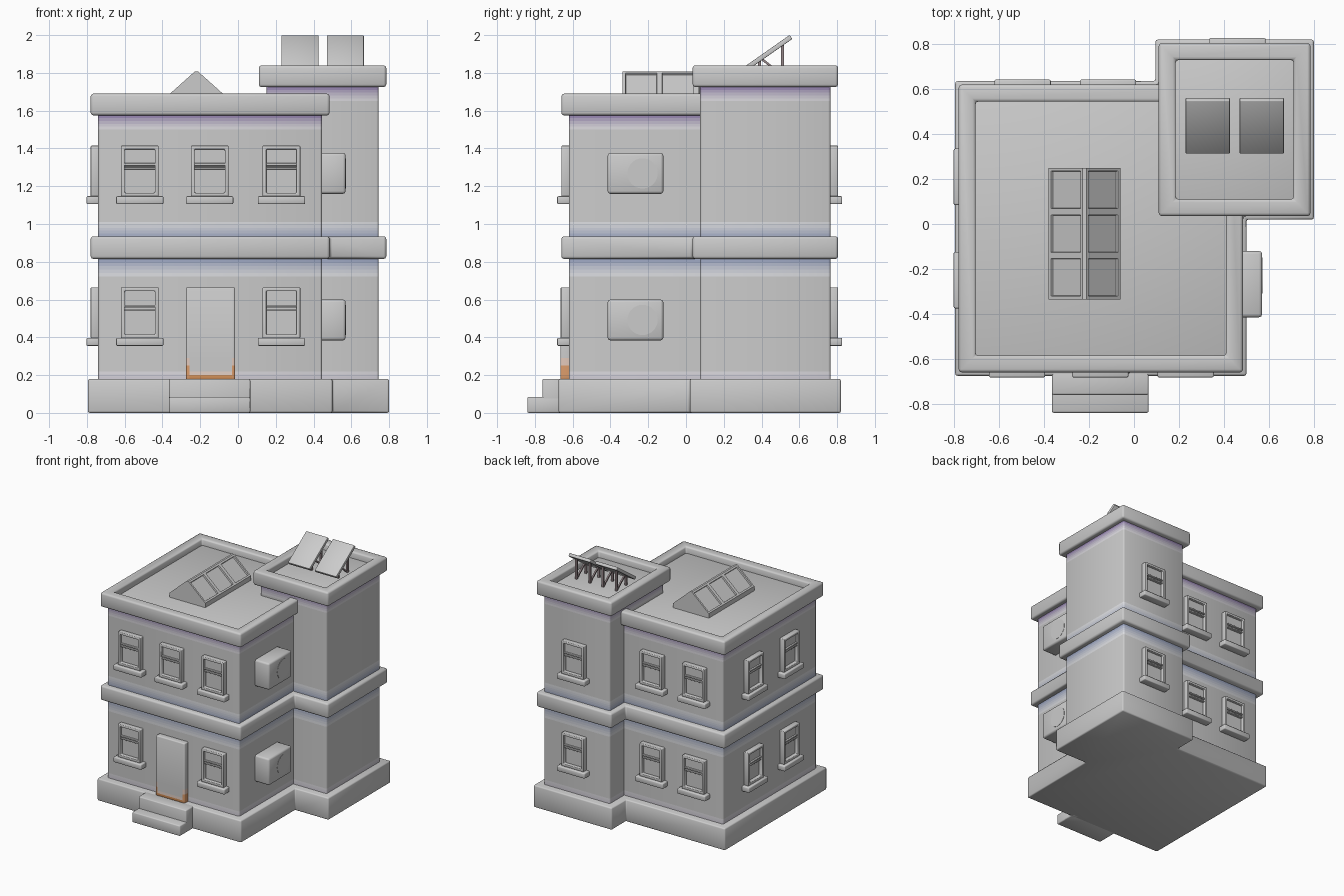
import bpy, bmesh, math
from mathutils import Matrix, Vector

if "Cube" in bpy.data.objects:
    bpy.data.objects.remove(bpy.data.objects["Cube"])

GREY = (0.8, 0.8, 0.8)
BLUE, PURPLE = (0.17, 0.24, 0.46), (0.2, 0.11, 0.36)
MAIN = (-0.74, 0.445, -0.62, 0.58)      # wall footprint x0 x1 y0 y1
TOWER = (0.15, 0.745, 0.075, 0.765)


def material(c):
    name = "tint_%d_%d_%d" % tuple(int(v * 100) for v in c)
    m = bpy.data.materials.get(name) or bpy.data.materials.new(name)
    m.diffuse_color = (*c, 1)
    m.use_nodes = True
    m.node_tree.nodes["Principled BSDF"].inputs["Base Color"].default_value = m.diffuse_color
    return m


def finish(name, bm, loc=(0, 0, 0), turn=0, color=None, angle=50):
    bmesh.ops.recalc_face_normals(bm, faces=bm.faces)
    me = bpy.data.meshes.new(name)
    bm.to_mesh(me)
    bm.free()
    ob = bpy.data.objects.new(name, me)
    bpy.context.collection.objects.link(ob)
    ob.location, ob.rotation_euler = loc, (0, 0, math.radians(turn))
    if color:
        me.materials.append(material(color))
    bpy.ops.object.select_all(action='DESELECT')
    ob.select_set(True)
    bpy.context.view_layer.objects.active = ob
    bpy.ops.object.shade_smooth_by_angle(angle=math.radians(angle))
    return ob


def bevel(bm, w, seg=2):
    es = [e for e in bm.edges if len(e.link_faces) == 2 and e.calc_face_angle() > 0.5]
    bmesh.ops.bevel(bm, geom=es, offset=w, segments=seg, profile=0.5, affect='EDGES')


def box(x0, x1, y0, y1, z0, z1, w=0.0, seg=2):
    bm = bmesh.new()
    bmesh.ops.create_cube(bm, size=1, matrix=Matrix.Translation(
        ((x0 + x1) / 2, (y0 + y1) / 2, (z0 + z1) / 2)) @ Matrix.Diagonal((x1 - x0, y1 - y0, z1 - z0, 1)))
    if w:
        bevel(bm, w, seg)
    return bm


def merge(parts):
    out = parts[0]
    for p in parts[1:]:
        me = bpy.data.meshes.new("tmp")
        p.to_mesh(me)
        p.free()
        out.from_mesh(me)
        bpy.data.meshes.remove(me)
    return out


def prism(faces, z0, z1, w):
    """extrude flat polygons sharing corner points"""
    bm = bmesh.new()
    for f in faces:
        bm.faces.new([bm.verts.new((x, y, z0)) for x, y in f])
    bmesh.ops.remove_doubles(bm, verts=bm.verts, dist=1e-5)
    bmesh.ops.recalc_face_normals(bm, faces=bm.faces)
    r = bmesh.ops.extrude_face_region(bm, geom=bm.faces[:], use_keep_orig=True)
    bmesh.ops.translate(bm, vec=(0, 0, z1 - z0), verts=[v for v in r['geom'] if isinstance(v, bmesh.types.BMVert)])
    bmesh.ops.recalc_face_normals(bm, faces=bm.faces)
    bevel(bm, w)
    return bm


def ring(r, o, i, z0, z1, w):
    """rectangular ring: r grown by o outside, shrunk by i inside"""
    def corners(d):
        return [(r[0] - d, r[2] - d), (r[1] + d, r[2] - d), (r[1] + d, r[3] + d), (r[0] - d, r[3] + d)]
    a, b = corners(o), corners(-i)
    return prism([[a[k], a[(k + 1) % 4], b[(k + 1) % 4], b[k]] for k in range(4)], z0, z1, w)


def footprint(o):
    m, t = MAIN, TOWER
    return [(m[0] - o, m[2] - o), (m[1] + o, m[2] - o), (m[1] + o, t[2] - o), (t[1] + o, t[2] - o),
            (t[1] + o, t[3] + o), (t[0] - o, t[3] + o), (t[0] - o, m[3] + o), (m[0] - o, m[3] + o)]


def cut(bm, axis, values):
    n = Vector([float(k == axis) for k in range(3)])
    for v in values:
        bmesh.ops.bisect_plane(bm, geom=bm.verts[:] + bm.edges[:] + bm.faces[:], plane_co=n * v, plane_no=n)


def tint(ob, rule):
    ob.data.materials.append(material(GREY))
    for p in ob.data.polygons:
        m = material(rule(p.center))
        k = ob.data.materials.find(m.name)
        if k < 0:
            ob.data.materials.append(m)
            k = len(ob.data.materials) - 1
        p.material_index = k


def mix(c, t):
    return tuple(g + (v - g) * t for v, g in zip(c, GREY))


# plinth, belt course and steps
bm = prism([footprint(0.055)], 0, 0.18, 0.01)
finish("plinth", bm)
finish("belt_course", prism([footprint(0.04)], 0.815, 0.935, 0.014))
finish("lower_step", box(-0.365, 0.065, -0.84, -0.66, 0, 0.085, 0.008))
finish("upper_step", box(-0.365, 0.065, -0.76, -0.64, 0, 0.18, 0.008))

# walls with tinted bands, parapets
for name, r, eave, roof, top in (("main", MAIN, 1.575, 1.635, 1.69), ("tower", TOWER, 1.725, 1.785, 1.84)):
    zones = [(0.815, -0.11, BLUE, 0.8), (0.935, 0.09, BLUE, 0.7), (eave, -0.09, PURPLE, 0.9),
             (0.18, 0.08, PURPLE, 0.3)]
    bm = box(*r, 0.1, roof, 0.012)
    for z, d, c, s in zones:
        cut(bm, 2, [z + d * k / 6 for k in range(7)])

    def rule(p):
        for z, d, c, s in zones:
            t = (p.z - z) / d
            if 0 <= t < 1:
                return mix(c, round(s * (1 - t) ** 1.3, 2))
        return GREY
    tint(finish(name + "_walls", bm), rule)
    finish(name + "_parapet", ring(r, 0.04, 0.035, eave, top, 0.014))

# door with rust-coloured lower edge
bm = box(-0.275, -0.015, -0.665, -0.6, 0.175, 0.665, 0.008)
cut(bm, 2, [0.2, 0.22, 0.25, 0.29])
cut(bm, 0, [-0.258, -0.032])


def rust(p):
    side = abs(p.x + 0.145) > 0.113
    level = [v for lim, v in ((0.2, 0.9), (0.22, 0.3), (0.25, 0), (9, 0)) if p.z < lim][0]
    if side and p.z < 0.29:
        level = 0.85 if p.z < 0.25 else 0.4
    return mix((0.7, 0.25, 0.03), level)


tint(finish("door", bm), rust)


def window(name, x, y, z, turn):
    """sash window; local outward is -y, z is the sill bottom"""
    frame = ring((-0.1, 0.1, 0.04, 0.31), 0, 0.02, -0.01, 0.04, 0.005)
    bmesh.ops.transform(frame, matrix=Matrix.Rotation(math.pi / 2, 4, 'X'), verts=frame.verts)
    parts = [frame,
             box(-0.125, 0.125, -0.062, 0.01, 0, 0.042, 0.006),      # sill
             box(-0.085, 0.085, -0.018, 0.01, 0.2, 0.3),             # upper sash
             box(-0.085, 0.085, -0.008, 0.01, 0.05, 0.2),            # lower sash
             box(-0.083, 0.083, -0.032, 0.0, 0.205, 0.217, 0.003),   # meeting rails
             box(-0.083, 0.083, -0.026, 0.0, 0.184, 0.196, 0.003)]
    finish(name, merge(parts), (x, y, z), turn)


for floor, z in (("lower", 0.355), ("upper", 1.105)):
    spots = [(-0.52, -0.62, 0), (0.23, -0.62, 0), (-0.74, 0.21, -90), (-0.74, -0.25, -90),
             (-0.495, 0.58, 180), (-0.115, 0.58, 180), (0.46, 0.765, 180)]
    if floor == "upper":
        spots.append((-0.15, -0.62, 0))
    for k, (x, y, turn) in enumerate(spots):
        window("%s_window_%d" % (floor, k), x, y, z, turn)
    # wall-mounted cooling unit with round fan cover
    zc = 0.492 if floor == "lower" else 1.268
    fan = bmesh.new()
    bmesh.ops.create_cone(fan, cap_ends=True, segments=32, radius1=0.08, radius2=0.08, depth=0.01,
                          matrix=Matrix.Translation((0.567, -0.23, zc)) @ Matrix.Rotation(math.pi / 2, 4, 'Y'))
    finish(floor + "_cooling_unit", merge([box(0.43, 0.57, -0.415, -0.12, zc - 0.108, zc + 0.108, 0.014), fan]))

# ridge skylight with inset panes
bm = bmesh.new()
prof = [(-0.38, 1.62), (-0.38, 1.672), (-0.228, 1.808), (-0.212, 1.808), (-0.06, 1.672), (-0.06, 1.62)]
rows = [[bm.verts.new((x, y, z)) for x, z in prof] for y in (-0.335, -0.14, 0.055, 0.25)]
panes = []
for a, b in zip(rows, rows[1:]):
    for k in range(5):
        f = bm.faces.new((a[k], a[k + 1], b[k + 1], b[k]))
        if k in (1, 3):
            panes.append(f)
bm.faces.new(rows[0])
bm.faces.new(rows[-1])
bmesh.ops.recalc_face_normals(bm, faces=bm.faces)
bmesh.ops.inset_individual(bm, faces=panes, thickness=0.02)
bmesh.ops.inset_individual(bm, faces=panes, thickness=0.003, depth=-0.012)
finish("skylight", bm, angle=30)

# solar panels on timber stands
for k, x in enumerate((0.328, 0.568)):
    bm = box(-0.098, 0.098, -0.145, 0.145, -0.0125, 0.0125, 0.004)
    bmesh.ops.transform(bm, verts=bm.verts, matrix=Matrix.Translation((x, 0.437, 1.907)) @ Matrix.Rotation(math.radians(35), 4, 'X'))
    finish("solar_panel_%d" % k, bm)
    parts = []
    for px in (x - 0.06, x + 0.06):
        parts.append(box(px - 0.008, px + 0.008, 0.502, 0.518, 1.775, 1.95))
        parts.append(box(px - 0.008, px + 0.008, 0.382, 0.398, 1.775, 1.865))
        brace = box(-0.006, 0.006, -0.075, 0.075, -0.006, 0.006)
        bmesh.ops.transform(brace, verts=brace.verts, matrix=Matrix.Translation((px, 0.45, 1.835)) @ Matrix.Rotation(math.radians(-38), 4, 'X'))
        parts.append(brace)
    finish("panel_stand_%d" % k, merge(parts), color=(0.3, 0.24, 0.25))
